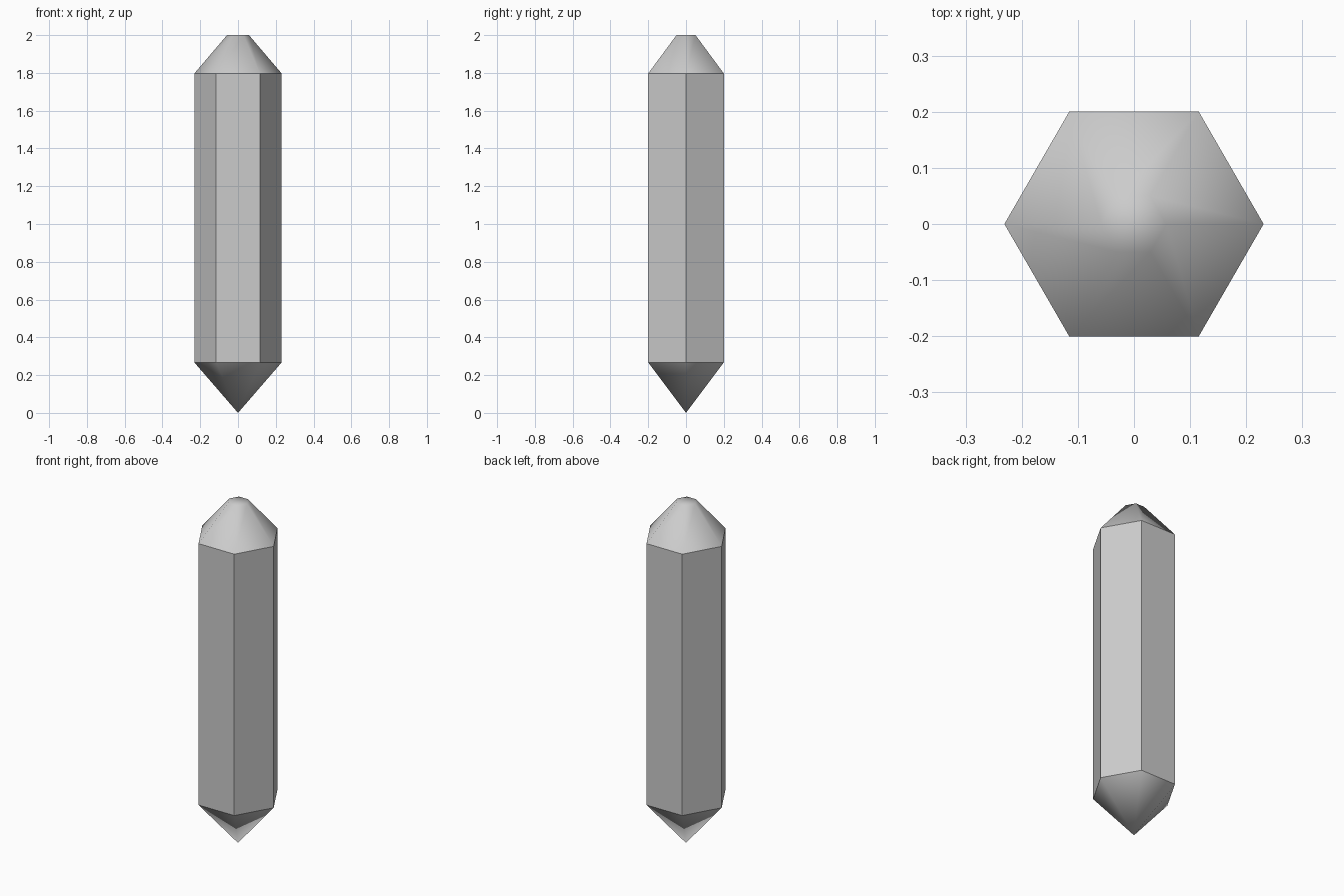
import bpy, bmesh
from math import cos, sin, pi

if "Cube" in bpy.data.objects:
    bpy.data.objects.remove(bpy.data.objects["Cube"])

SIDES = 6
bm = bmesh.new()

def ring(r, z):
    return [bm.verts.new((r * cos(2 * pi * i / SIDES), r * sin(2 * pi * i / SIDES), z))
            for i in range(SIDES)]

def bridge(a, b, smooth):
    for i in range(SIDES):
        j = (i + 1) % SIDES
        bm.faces.new((a[i], a[j], b[j], b[i])).smooth = smooth

# Rings from bottom to top
low, high, top = ring(0.231, 0.267), ring(0.231, 1.797), ring(0.058, 2.0)

# Pointed lower tip, smooth shaded
tip = bm.verts.new((0, 0, 0))
for i in range(SIDES):
    bm.faces.new((tip, low[(i + 1) % SIDES], low[i])).smooth = True

# Flat hexagonal shaft, smooth shoulder and flat end cap
bridge(low, high, False)
bridge(high, top, True)
bm.faces.new(top).smooth = True

# Crisp rims between the shaft and both ends
for loop in (low, high):
    for i in range(SIDES):
        bm.edges.get((loop[i], loop[(i + 1) % SIDES])).smooth = False

bmesh.ops.recalc_face_normals(bm, faces=bm.faces[:])
mesh = bpy.data.meshes.new("hexagonal_crystal")
bm.to_mesh(mesh)
bm.free()
bpy.context.collection.objects.link(bpy.data.objects.new("hexagonal_crystal", mesh))
